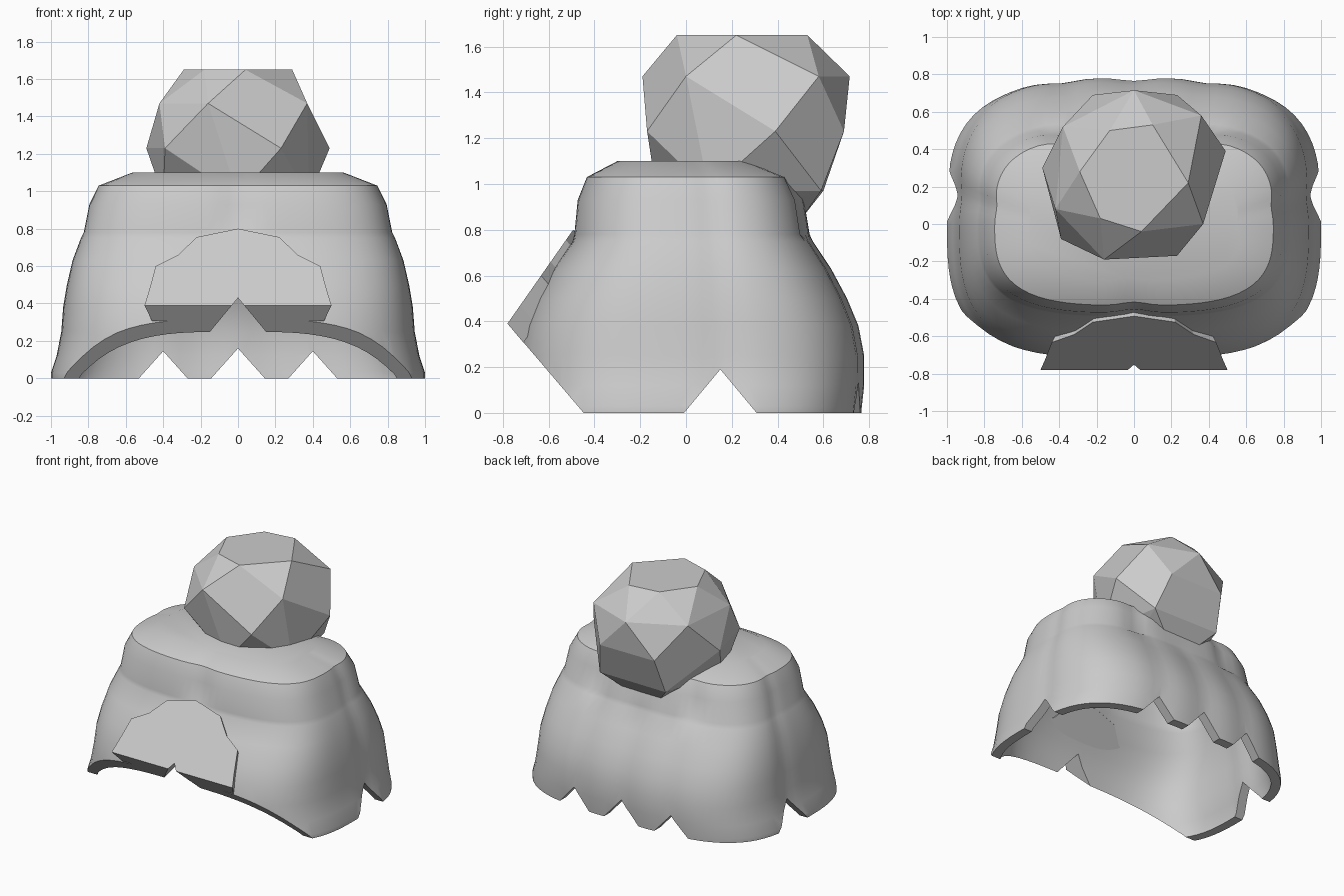
import bpy, bmesh, math

if "Cube" in bpy.data.objects:
    bpy.data.objects.remove(bpy.data.objects["Cube"], do_unlink=True)

grey = bpy.data.materials.new("hair_grey")
grey.use_nodes = True
grey.diffuse_color = (0.6, 0.6, 0.6, 1)
grey.node_tree.nodes["Principled BSDF"].inputs["Base Color"].default_value = (0.6, 0.6, 0.6, 1)


def make(name, bm):
    bmesh.ops.recalc_face_normals(bm, faces=bm.faces)
    mesh = bpy.data.meshes.new(name)
    bm.to_mesh(mesh)
    bm.free()
    mesh.materials.append(grey)
    ob = bpy.data.objects.new(name, mesh)
    bpy.context.collection.objects.link(ob)
    return ob


def select(ob):
    bpy.ops.object.select_all(action="DESELECT")
    ob.select_set(True)
    bpy.context.view_layer.objects.active = ob


def prism(name, outline, offset, taper=1):
    """Extrude a flat outline along an offset, narrowing the far end in x."""
    bm = bmesh.new()
    face = bm.faces.new([bm.verts.new(p) for p in outline])
    res = bmesh.ops.extrude_face_region(bm, geom=[face], use_keep_orig=True)
    moved = [g for g in res["geom"] if isinstance(g, bmesh.types.BMVert)]
    bmesh.ops.scale(bm, verts=moved, vec=(taper, 1, 1))
    bmesh.ops.translate(bm, verts=moved, vec=offset)
    return make(name, bm)


def cut(ob, cutter):
    select(ob)
    mod = ob.modifiers.new("cut", "BOOLEAN")
    mod.operation = "DIFFERENCE"
    mod.solver = "EXACT"
    mod.object = cutter
    bpy.ops.object.modifier_apply(modifier=mod.name)


def bump(v, centre, width):
    return math.exp(-((v - centre) / width) ** 2)


# Hair shell: height, half width, front and back of each ring
rings = [
    (-0.08, 1.0, -0.73, 0.76), (0.03, 1.0, -0.735, 0.77),
    (0.12, 0.97, -0.735, 0.78), (0.25, 0.945, -0.73, 0.78),
    (0.38, 0.935, -0.705, 0.755), (0.5, 0.915, -0.655, 0.705),
    (0.63, 0.885, -0.58, 0.635), (0.75, 0.84, -0.495, 0.555),
    (0.78, 0.825, -0.49, 0.54), (0.93, 0.795, -0.475, 0.515),
    (1.03, 0.745, -0.435, 0.465), (1.1, 0.565, -0.30, 0.28)]
SIDES = 96
ROUND = 3.25


def ring_point(i, z, a, front, back):
    t = 2 * math.pi * i / SIDES
    c, s = math.cos(t), math.sin(t)
    r = (abs(c) ** ROUND + abs(s) ** ROUND) ** (-1 / ROUND)
    x, y = r * c, r * s
    low = z < 0.76
    # grooves between the locks
    if s > 0:
        dent = 0.02 * sum(bump(x, g, 0.1) for g in (-0.4, 0, 0.4))
        if not low:
            dent = 0.05 * (bump(x, 0.5, 0.1) + bump(x, -0.5, 0.1))
    else:
        dent = 0 if low else bump(x, 0, 0.12) * 0.04
    if abs(c) > 0.7:
        dent += bump(y, 0.18, 0.12) * 0.015
    k = 1 - dent
    return (x * a * k, (front + back) / 2 + y * (back - front) / 2 * k, z)


bm = bmesh.new()
loops = [[bm.verts.new(ring_point(i, *ring)) for i in range(SIDES)] for ring in rings]
for lower, upper in zip(loops, loops[1:]):
    for i in range(SIDES):
        j = (i + 1) % SIDES
        bm.faces.new((lower[i], lower[j], upper[j], upper[i]))
bm.faces.new(loops[-1])
hair = make("hair_shell", bm)
select(hair)
solid = hair.modifiers.new("thickness", "SOLIDIFY")
solid.thickness = 0.07
solid.offset = -1
bpy.ops.object.modifier_apply(modifier=solid.name)

# Thin fringe plate, leaning back onto the shell
half = [(0.5, 0.39), (0.475, 0.47), (0.44, 0.6), (0.32, 0.66), (0.22, 0.755)]
outline = half + [(0, 0.8)] + [(-x, z) for x, z in reversed(half)]
fringe = prism("fringe", [(x, -0.78 + (z - 0.39) * 0.7, z) for x, z in outline],
               (0, 0.07, -0.083), 0.92)

# Level hem, face opening and notches between the locks
hem = prism("hem_cutter", [(-2, -2, 0), (2, -2, 0), (2, 2, 0), (-2, 2, 0)], (0, 0, -1))
opening = prism("opening_cutter", [(-2, -0.43, -0.02), (-2, -0.95, 0.59),
                                   (-2, -0.95, -0.02)], (4, 0, 0))
parting = prism("parting_cutter", [(-0.19, -1.2, 0.2), (0.19, -1.2, 0.2),
                                   (0, -1.2, 0.43)], (0, 0.9, 0))
cutters = [hem, opening, parting]
for x, h in ((-0.4, 0.145), (0, 0.16), (0.4, 0.145)):
    w = h * 0.88 + 0.02
    cutters.append(prism("back_notch_cutter", [(x - w, 0.4, -0.02), (x + w, 0.4, -0.02),
                                               (x, 0.4, h)], (0, 1, 0)))
cutters.append(prism("side_notch_cutter", [(-2, -0.025, -0.02), (-2, 0.325, -0.02),
                                           (-2, 0.15, 0.19)], (4, 0, 0)))
for c in cutters:
    c.hide_render = True
    cut(hair, c)
cut(fringe, parting)
for c in cutters:
    bpy.data.objects.remove(c, do_unlink=True)

select(hair)
bpy.ops.object.shade_smooth_by_angle(angle=math.radians(38))

# Faceted bun: corners by height
layers = {
    1.65: [(-0.13, 0.5), (0.1, 0.53), (0.29, 0.22), (0.04, -0.04), (-0.18, 0.03), (-0.29, 0.28)],
    1.47: [(0.37, 0), (0.36, 0.58), (0, 0.715), (-0.38, 0.52), (-0.42, 0.08), (-0.16, -0.19)],
    1.23: [(0.49, 0.39), (0.23, 0.69), (-0.22, 0.69), (-0.49, 0.3), (-0.39, -0.08), (0.23, -0.17)],
    0.97: [(0.38, 0.1), (0.3, 0.59), (-0.25, 0.6), (-0.4, 0.15), (0, -0.13)],
    0.83: [(0.1, 0.49), (-0.12, 0.49), (0.2, 0.15), (-0.2, 0.15)]}
bm = bmesh.new()
for z, pts in layers.items():
    for x, y in pts:
        bm.verts.new((x, y, z))
bmesh.ops.convex_hull(bm, input=bm.verts)
bmesh.ops.dissolve_limit(bm, angle_limit=math.radians(8), verts=bm.verts, edges=bm.edges)
make("bun", bm)
